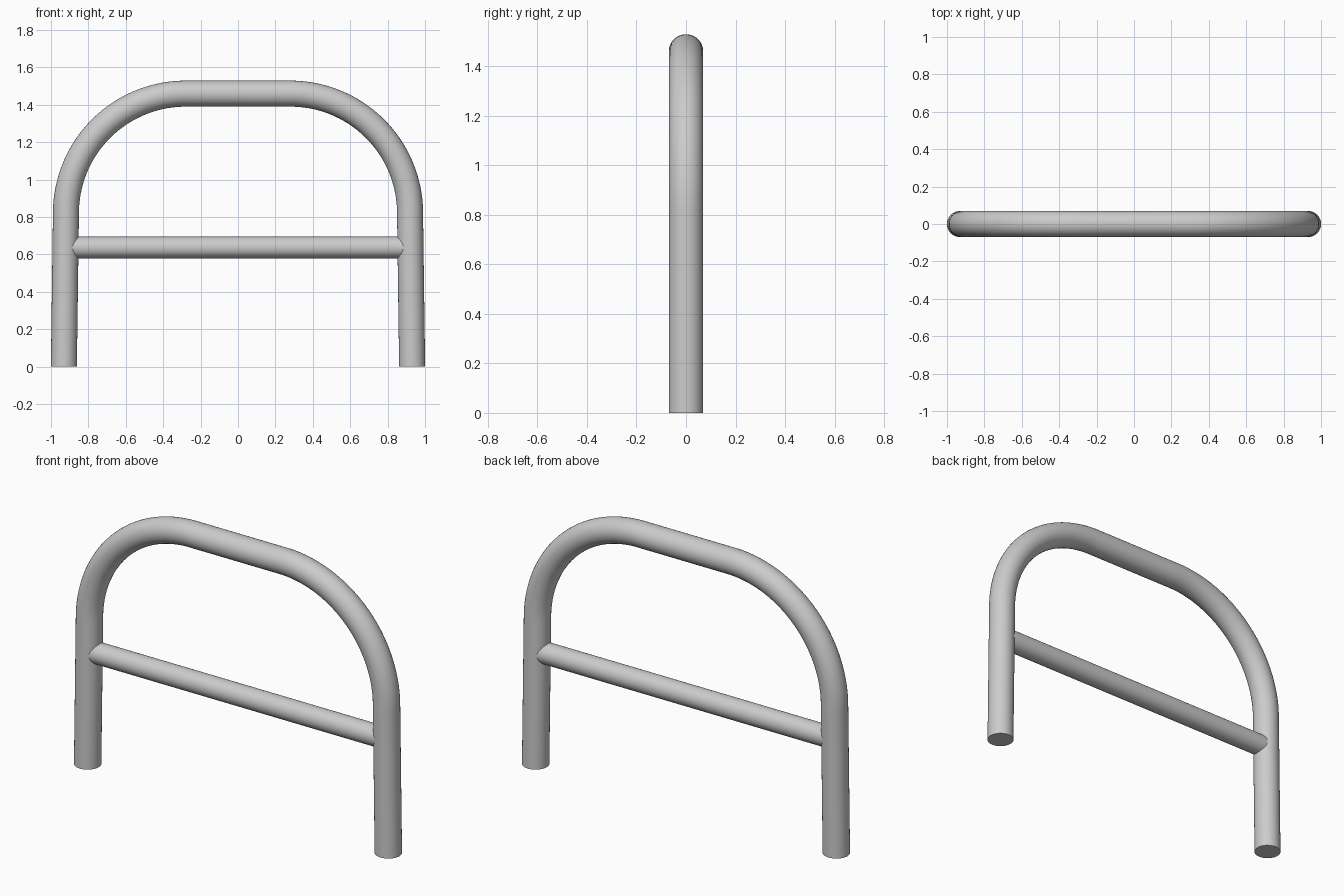
import bpy
import math

if "Cube" in bpy.data.objects:
    bpy.data.objects.remove(bpy.data.objects["Cube"])

TUBE_R = 0.0695      # main hoop tube radius
BAR_R = 0.058        # crossbar radius
BEND_R = 0.64        # corner bend radius
BEND_X, BEND_Z = 0.28, 0.82
FOOT_X = 0.931
TILT = math.atan((FOOT_X - BEND_X - BEND_R) / BEND_Z)   # slight leg splay


def tube(name, path, radius):
    """Sweep a round, capped tube along a path in the XZ plane."""
    curve = bpy.data.curves.new(name, 'CURVE')
    curve.dimensions = '3D'
    curve.bevel_depth = radius
    curve.bevel_resolution = 14
    curve.use_fill_caps = True
    spline = curve.splines.new('POLY')
    spline.points.add(len(path) - 1)
    for point, (x, z) in zip(spline.points, path):
        point.co = (x, 0, z, 1)
    obj = bpy.data.objects.new(name, curve)
    bpy.context.collection.objects.link(obj)
    bpy.ops.object.select_all(action='DESELECT')
    obj.select_set(True)
    bpy.context.view_layer.objects.active = obj
    bpy.ops.object.convert(target='MESH')
    obj = bpy.context.object
    obj.name = name
    bpy.ops.object.shade_smooth_by_angle(angle=math.radians(40))
    return obj


# Hoop: splayed leg, rounded corner, then mirrored to the other side
STEPS = 40
half = [(FOOT_X, 0.0)]
for i in range(STEPS + 1):
    a = -TILT + (math.pi / 2 + TILT) * i / STEPS
    half.append((BEND_X + BEND_R * math.cos(a), BEND_Z + BEND_R * math.sin(a)))
hoop = tube("hoop_frame", half + [(-x, z) for x, z in reversed(half)], TUBE_R)

# Flatten the feet onto the ground
for v in hoop.data.vertices:
    if v.co.z < 0.01:
        v.co.z = 0.0

# Crossbar running between the leg centres
tube("crossbar", [(-0.92, 0.637), (0.92, 0.637)], BAR_R)
